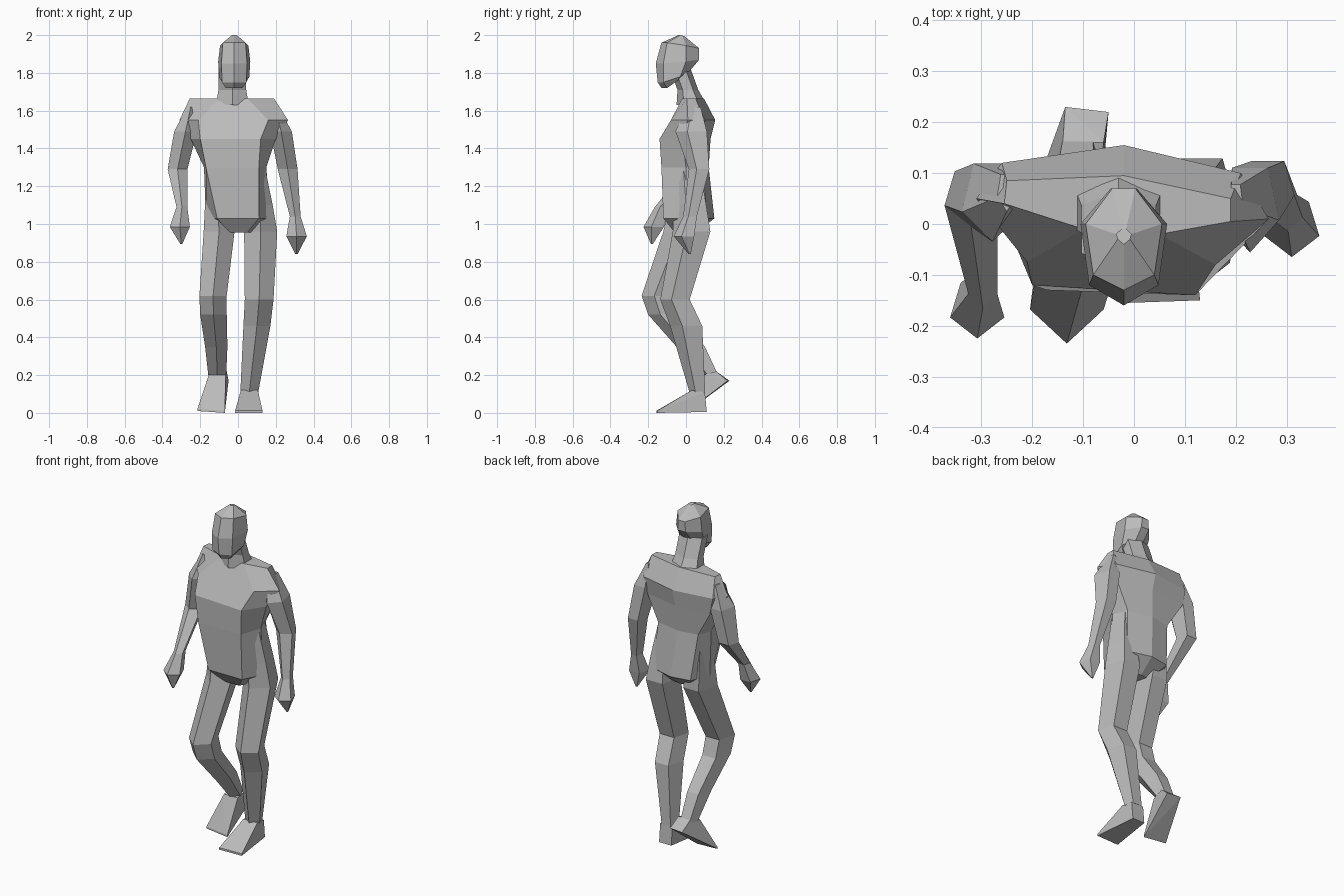
import bpy
import bmesh
from math import sin, cos, tau

default_cube = bpy.data.objects.get("Cube")
if default_cube:
    bpy.data.objects.remove(default_cube, do_unlink=True)

# One plain colour for the whole figure
grey = bpy.data.materials.new("plain_grey")
grey.use_nodes = True
colour = (0.5, 0.5, 0.5, 1)
grey.diffuse_color = colour
shader = next(n for n in grey.node_tree.nodes if n.type == "BSDF_PRINCIPLED")
shader.inputs["Base Color"].default_value = colour


def finish(name, bm):
    """Turn a bmesh into a flat-shaded object."""
    bmesh.ops.recalc_face_normals(bm, faces=bm.faces)
    mesh = bpy.data.meshes.new(name)
    bm.to_mesh(mesh)
    bm.free()
    mesh.materials.append(grey)
    part = bpy.data.objects.new(name, mesh)
    bpy.context.collection.objects.link(part)
    return part


def loft(name, rings):
    """Skin a stack of equal-sized rings and cap both ends."""
    bm = bmesh.new()
    loops = [[bm.verts.new(point) for point in ring] for ring in rings]
    for lower, upper in zip(loops, loops[1:]):
        count = len(lower)
        for i in range(count):
            j = (i + 1) % count
            bm.faces.new((lower[i], lower[j], upper[j], upper[i]))
    bm.faces.new(loops[0])
    bm.faces.new(loops[-1])
    return finish(name, bm)


def limb(name, sides, sections):
    """Loft polygon sections, each with a ridge facing the front."""
    rings = []
    for x, y, z, half_width, half_depth in sections:
        angles = [tau * i / sides for i in range(sides)]
        rings.append([(x + half_width * sin(a), y - half_depth * cos(a), z)
                      for a in angles])
    return loft(name, rings)


def level(z, outline):
    """Place a flat outline at one height."""
    return [(x, y, z) for x, y in outline]


def hull(name, points):
    """Wrap a few corner points in a convex solid."""
    bm = bmesh.new()
    for point in points:
        bm.verts.new(point)
    bmesh.ops.convex_hull(bm, input=bm.verts)
    return finish(name, bm)


# Torso: two front corners, left side, three back corners, right side
loft("torso", [
    level(.955, [(-.05, -.06), (.05, -.06), (.08, 0), (.06, .05),
                 (0, .06), (-.06, .05), (-.08, 0)]),
    level(1.03, [(-.11, -.12), (.11, -.12), (.17, 0), (.14, .11),
                 (0, .15), (-.12, .13), (-.17, .02)]),
    level(1.3, [(-.17, -.13), (.11, -.13), (.15, 0), (.12, .09),
                (-.03, .12), (-.15, .1), (-.18, .02)]),
    level(1.45, [(-.2, -.12), (.12, -.14), (.2, -.02), (.19, .09),
                 (-.02, .13), (-.24, .12), (-.25, 0)]),
    level(1.55, [(-.21, -.075), (.16, -.08), (.265, .01), (.21, .1),
                 (-.02, .155), (-.26, .12), (-.31, .05)]),
    level(1.665, [(-.1, -.01), (.05, -.02), (.19, .005), (.19, .05),
                  (-.02, .095), (-.25, .085), (-.255, .04)]),
])

# Neck, leaning forward
limb("neck", 6, [
    (-.03, .03, 1.63, .1, .08),
    (-.03, .01, 1.71, .085, .055),
    (-.03, -.03, 1.82, .085, .055),
])


# Head: front ridge, cheeks, temples and narrow back
def head_ring(front, front_z, cheek, side, back, back_z, width):
    middle = -.02
    mid_z = (front_z + back_z) / 2
    half = [(width * .8, cheek, front_z), (width, side, mid_z),
            (width * .3, back, back_z)]
    left = [(middle + x, y, z) for x, y, z in half]
    right = [(middle - x, y, z) for x, y, z in reversed(half)]
    return [(middle, front, front_z)] + left + right


loft("head", [
    head_ring(-.13, 1.72, -.1, -.05, -.01, 1.79, .055),
    head_ring(-.15, 1.75, -.12, -.03, .02, 1.81, .08),
    head_ring(-.16, 1.85, -.12, 0, .07, 1.87, .085),
    head_ring(-.13, 1.96, -.1, 0, .07, 1.93, .075),
    head_ring(-.04, 2, -.03, -.02, -.01, 1.995, .015),
])

# Arms with their wedge hands
limb("left_arm", 5, [
    (.2, .045, 1.62, .015, .04),
    (.228, .036, 1.49, .06, .092),
    (.263, .075, 1.29, .055, .06),
    (.303, .025, 1.04, .03, .04),
    (.31, -.005, .935, .057, .06),
    (.31, .02, .84, .006, .006),
])
limb("right_arm", 5, [
    (-.25, .065, 1.62, .02, .04),
    (-.278, .05, 1.49, .063, .085),
    (-.32, .055, 1.29, .055, .06),
    (-.297, -.125, 1.09, .03, .04),
    (-.308, -.165, .985, .056, .06),
    (-.3, -.18, .895, .006, .006),
])

# Legs: straight left, bent right, with hips rising into the flanks
limb("left_leg", 5, [
    (.1, .01, 1.3, .045, .08),
    (.115, .03, 1.1, .072, .095),
    (.12, .04, .96, .092, .11),
    (.112, -.05, .6, .08, .086),
    (.1, .01, .46, .075, .094),
    (.06, .064, .11, .05, .046),
])
limb("right_leg", 5, [
    (-.12, .01, 1.3, .05, .08),
    (-.11, .01, 1.1, .068, .1),
    (-.1, 0, .96, .086, .12),
    (-.132, -.138, .62, .076, .097),
    (-.13, -.106, .52, .074, .094),
    (-.115, .033, .35, .062, .083),
    (-.11, .13, .2, .05, .05),
])

# Feet: ankle, heel and wide toe edge; the right heel is raised
hull("left_foot", [
    (.015, .03, .12), (.105, .03, .12), (.02, .1, .11), (.1, .1, .11),
    (.02, .11, .005), (.1, .11, .005),
    (-.015, -.155, 0), (.13, -.15, 0), (-.015, -.155, .012), (.13, -.15, .012),
])
hull("right_foot", [
    (-.155, .09, .2), (-.065, .09, .2), (-.14, .16, .22), (-.06, .16, .22),
    (-.135, .23, .17), (-.05, .22, .17),
    (-.215, .01, .01), (-.07, 0, 0), (-.215, .01, .02), (-.07, 0, .012),
])
